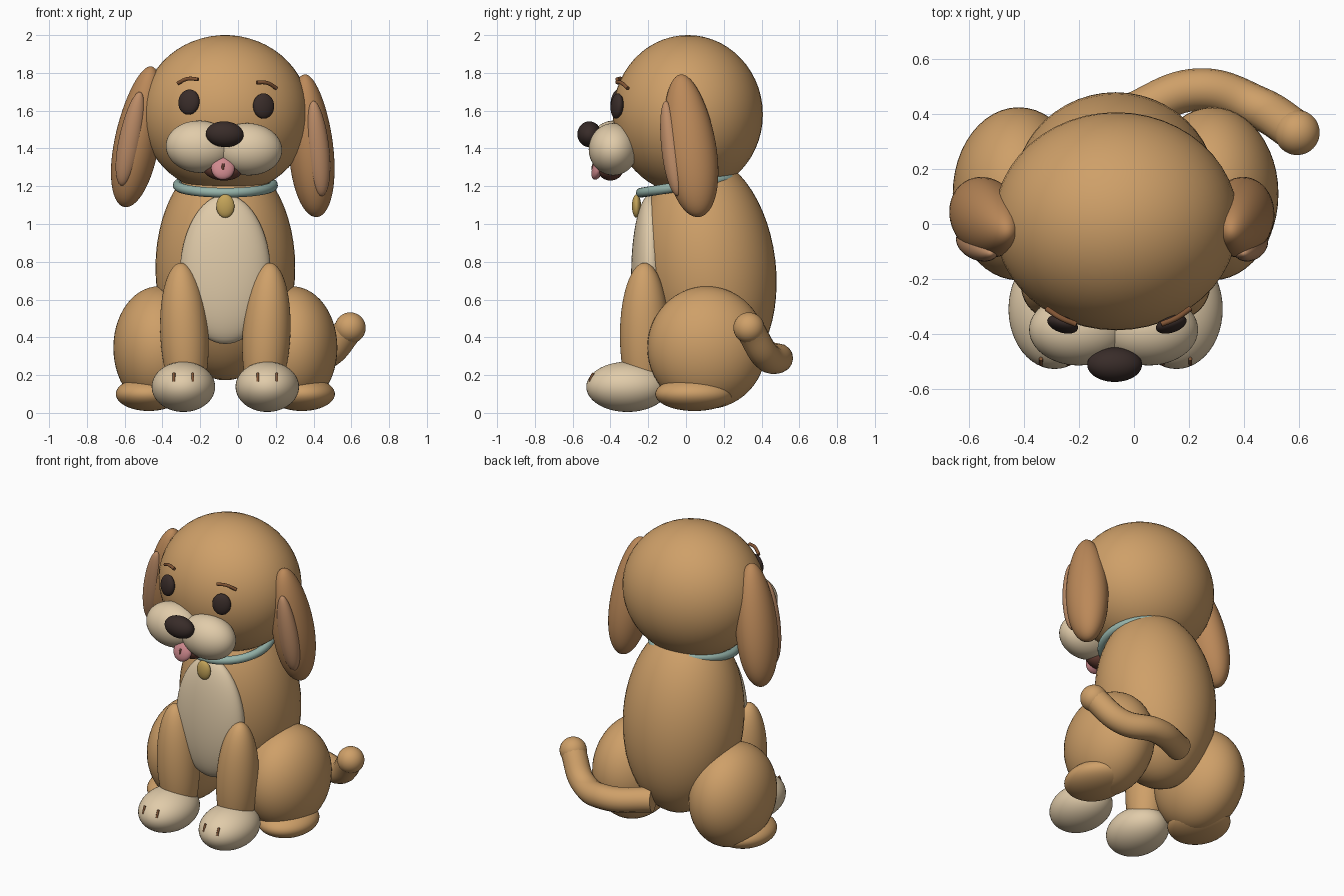
import bpy, bmesh
from math import radians
from mathutils import Matrix, Euler, Vector

if "Cube" in bpy.data.objects:
    bpy.data.objects.remove(bpy.data.objects["Cube"])


def mat(name, r, g, b):
    m = bpy.data.materials.new(name)
    m.diffuse_color = (r, g, b, 1)
    m.use_nodes = True
    m.node_tree.nodes["Principled BSDF"].inputs["Base Color"].default_value = m.diffuse_color
    return m


TAN = mat("tan", 0.62, 0.35, 0.14)
EAR = mat("ear_brown", 0.50, 0.25, 0.10)
INNER = mat("inner_ear", 0.52, 0.27, 0.14)
CREAM = mat("cream", 0.75, 0.60, 0.40)
DARK = mat("dark_brown", 0.04, 0.025, 0.022)
MOUTH = mat("mouth_red", 0.14, 0.05, 0.035)
PINK = mat("pink", 0.62, 0.25, 0.27)
BROW = mat("brow_brown", 0.22, 0.09, 0.035)
TEAL = mat("collar_teal", 0.30, 0.45, 0.40)
GOLD = mat("gold", 0.55, 0.37, 0.10)

BODY = Matrix.Translation((-0.067, 0, 0))
# the head leans slightly to one side
HEAD = Matrix.Translation((-0.065, 0.01, 1.58)) @ Matrix.Rotation(radians(3), 4, 'Y')


def ball(name, frame, loc, radii, m, rot=(0, 0, 0), taper=0.0):
    """Smooth ellipsoid; taper narrows the top and widens the bottom."""
    bm = bmesh.new()
    bmesh.ops.create_uvsphere(bm, u_segments=48, v_segments=28, radius=1)
    for v in bm.verts:
        k = 1 - taper * v.co.z
        v.co = Vector((v.co.x * k * radii[0], v.co.y * k * radii[1], v.co.z * radii[2]))
    for f in bm.faces:
        f.smooth = True
    me = bpy.data.meshes.new(name)
    bm.to_mesh(me)
    bm.free()
    me.materials.append(m)
    ob = bpy.data.objects.new(name, me)
    bpy.context.collection.objects.link(ob)
    e = Euler([radians(a) for a in rot]).to_matrix().to_4x4()
    ob.matrix_world = frame @ Matrix.Translation(loc) @ e
    return ob


def pair(name, frame, loc, radii, m, rot=(0, 0, 0), taper=0.0):
    """Left and right copies about the frame's middle."""
    for s, side in ((-1, "left"), (1, "right")):
        ball(f"{name}_{side}", frame, (s * loc[0], loc[1], loc[2]), radii, m,
             (rot[0], s * rot[1], s * rot[2]), taper)


def tube(name, frame, pts, r, m):
    cu = bpy.data.curves.new(name, 'CURVE')
    cu.dimensions = '3D'
    cu.bevel_depth = r
    cu.bevel_resolution = 6
    cu.resolution_u = 12
    cu.use_fill_caps = True
    sp = cu.splines.new('BEZIER')
    sp.bezier_points.add(len(pts) - 1)
    for p, co in zip(sp.bezier_points, pts):
        p.co = co
        p.handle_left_type = p.handle_right_type = 'AUTO'
    cu.materials.append(m)
    ob = bpy.data.objects.new(name, cu)
    bpy.context.collection.objects.link(ob)
    ob.matrix_world = frame
    bpy.ops.object.select_all(action='DESELECT')
    ob.select_set(True)
    bpy.context.view_layer.objects.active = ob
    bpy.ops.object.convert(target='MESH')


# torso and chest patch
ball("body", BODY, (0, 0.12, 0.77), (0.37, 0.355, 0.6), TAN, (7, 0, 0))
ball("chest_patch", BODY, (0, -0.19, 0.76), (0.24, 0.1, 0.395), CREAM, taper=0.05)

# legs and paws
pair("front_leg", BODY, (0.217, -0.22, 0.41), (0.127, 0.13, 0.385), TAN, (0, 3, 0))
pair("front_paw", BODY, (0.222, -0.31, 0.138), (0.168, 0.218, 0.133), CREAM)
pair("thigh", BODY, (0.353, 0.11, 0.345), (0.24, 0.315, 0.325), TAN)
pair("back_foot", BODY, (0.405, 0.045, 0.1), (0.175, 0.208, 0.09), TAN)
for s, side in ((-1, "left"), (1, "right")):
    for i, d in enumerate((-0.05, 0.05)):
        x = s * 0.222 + d
        tube(f"toe_line_{side}_{i}", BODY,
             [(x, -0.491, 0.21), (x, -0.502, 0.188), (x, -0.51, 0.165)], 0.007, BROW)

# tail with a round tip
tube("tail", Matrix(), [(-0.03, 0.39, 0.31), (0.24, 0.49, 0.29),
                        (0.45, 0.425, 0.30), (0.595, 0.335, 0.45)], 0.077, TAN)
ball("tail_tip", Matrix(), (0.594, 0.333, 0.45), (0.082, 0.082, 0.082), TAN)

# collar and tag
bpy.ops.mesh.primitive_torus_add(major_segments=64, minor_segments=16, major_radius=0.252,
                                 minor_radius=0.026, location=(-0.067, 0.01, 1.205),
                                 rotation=(radians(9), 0, 0))
collar = bpy.context.object
collar.name = "collar"
collar.data.materials.append(TEAL)
bpy.ops.object.shade_smooth()
ball("collar_tag", BODY, (0, -0.262, 1.095), (0.048, 0.024, 0.062), GOLD)

# head and ears
ball("head", HEAD, (0, 0, 0), (0.445, 0.397, 0.42), TAN)
pair("ear", HEAD, (0.458, 0.01, -0.142), (0.118, 0.138, 0.382), EAR, (7.5, -8, 0), 0.12)
pair("inner_ear", HEAD, (0.495, -0.085, -0.155), (0.062, 0.055, 0.255), INNER, (7.5, -8, 0), 0.1)

# face
pair("eye", HEAD, (0.198, -0.375, 0.055), (0.058, 0.03, 0.067), DARK, (-6, 0, 18))
pair("muzzle", HEAD, (0.128, -0.395, -0.178), (0.18, 0.13, 0.138), CREAM)
ball("nose", HEAD, (0, -0.522, -0.105), (0.1, 0.063, 0.068), DARK)
ball("mouth", HEAD, (0, -0.41, -0.285), (0.108, 0.07, 0.065), MOUTH)
ball("tongue", HEAD, (0, -0.475, -0.285), (0.062, 0.03, 0.064), PINK, (-20, 0, 0))
tube("tongue_groove", HEAD, [(0, -0.497, -0.262), (0, -0.503, -0.28), (0, -0.501, -0.3)],
     0.007, MOUTH)
for s, side in ((-1, "left"), (1, "right")):
    tube(f"eyebrow_{side}", HEAD, [(s * 0.262, -0.318, 0.152), (s * 0.21, -0.352, 0.178),
                                   (s * 0.155, -0.375, 0.178)], 0.01, BROW)
